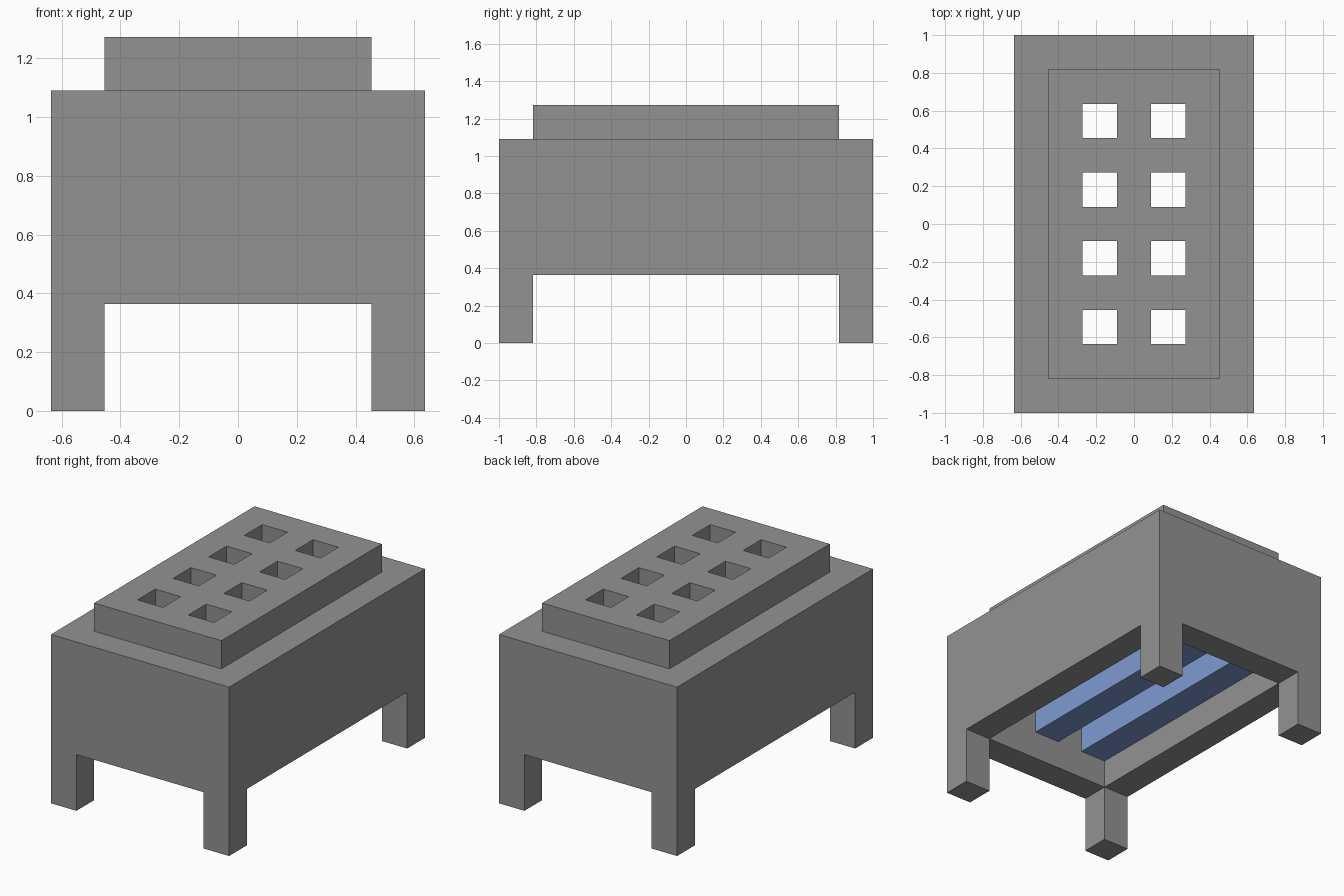
import bpy

cube = bpy.data.objects.get("Cube")
if cube:
    bpy.data.objects.remove(cube, do_unlink=True)

U = 2 / 22  # the model sits on a regular module


def material(name, color):
    mat = bpy.data.materials.new(name)
    mat.use_nodes = True
    mat.diffuse_color = (*color, 1)
    mat.node_tree.nodes["Principled BSDF"].inputs["Base Color"].default_value = (*color, 1)
    return mat


grey = material("mid grey", (0.29, 0.29, 0.295))
blue = material("soft blue", (0.21, 0.33, 0.65))


def box(name, x, y, z, mat=grey):
    """Box from (low, high) spans given in modules."""
    spans = (x, y, z)
    bpy.ops.mesh.primitive_cube_add(size=1, location=[(a + b) / 2 * U for a, b in spans])
    obj = bpy.context.object
    obj.name = obj.data.name = name
    obj.scale = [(b - a) * U for a, b in spans]
    bpy.ops.object.transform_apply(location=True, rotation=False, scale=True)
    obj.data.materials.append(mat)
    return obj


def cut(target, x, y, z):
    """Subtract a box from the target and discard the cutter."""
    cutter = box("cutter", x, y, z)
    cutter.hide_render = True
    mod = target.modifiers.new("cut", "BOOLEAN")
    mod.operation = "DIFFERENCE"
    mod.solver = "EXACT"
    mod.object = cutter
    bpy.context.view_layer.objects.active = target
    bpy.ops.object.modifier_apply(modifier=mod.name)
    bpy.data.objects.remove(cutter, do_unlink=True)


# Casing with four corner legs and a hollow underside
casing = box("casing", (-7, 7), (-11, 11), (0, 12))
cut(casing, (-5, 5), (-12, 12), (-1, 4))
cut(casing, (-8, 8), (-9, 9), (-1, 4))
cut(casing, (-5, 5), (-9, 9), (3, 10))

# Raised plate on top
top_plate = box("top_plate", (-5, 5), (-9, 9), (12, 14))

# Two columns of four square holes through plate and casing
for x in (-3, 1):
    for y in (-7, -3, 1, 5):
        for part in (casing, top_plate):
            cut(part, (x, x + 2), (y, y + 2), (9, 15))

# Long blue bars between the rows of holes
for side, x in (("right", -5), ("middle", -1), ("left", 3)):
    box(side + "_bar", (x, x + 2), (-9, 9), (6, 10), blue)
